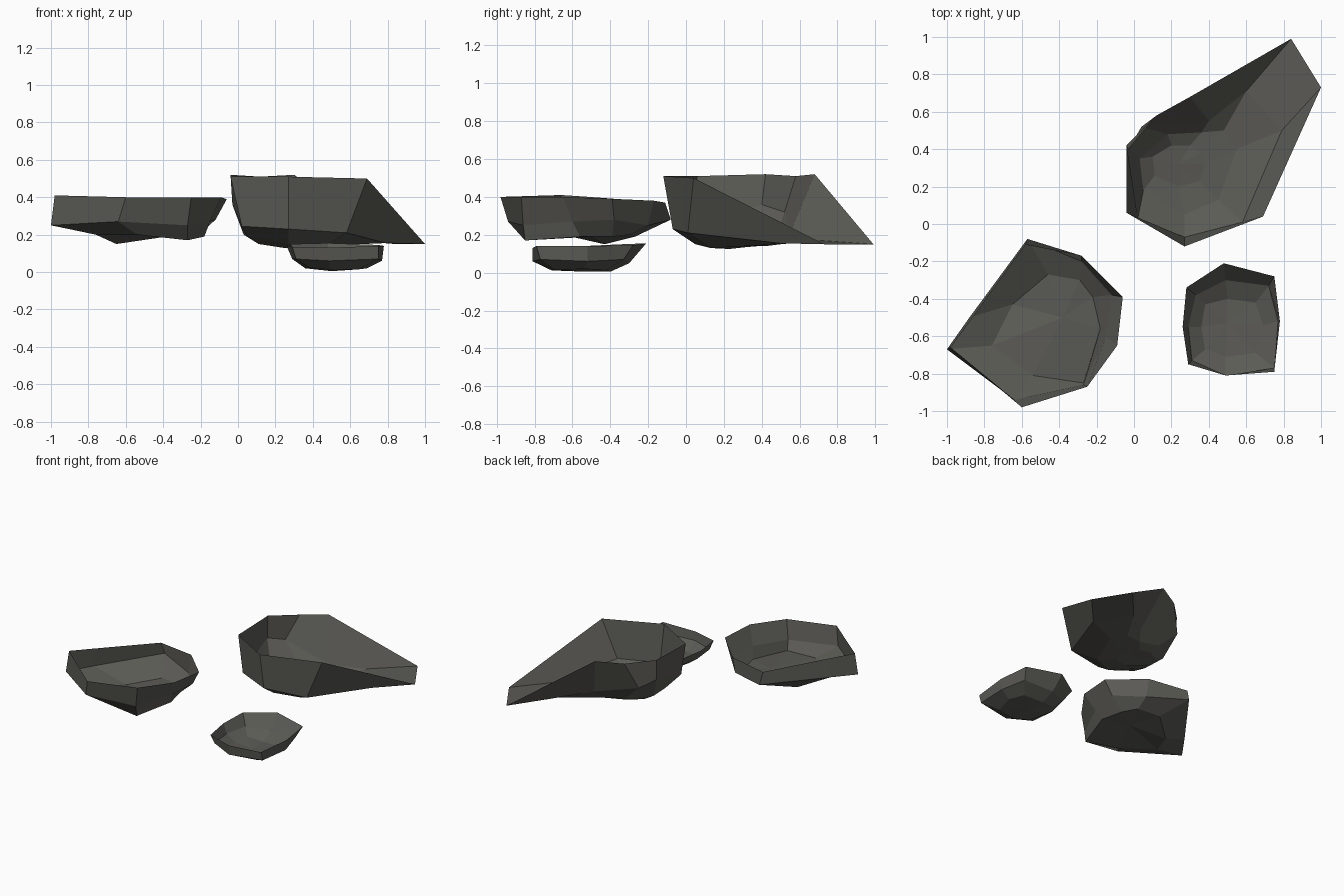
import bpy
import bmesh

stone = bpy.data.materials.new("dark_grey_stone")
stone.diffuse_color = (0.105, 0.104, 0.092, 1)


def basin(name, rings, centre):
    """Open faceted bowl: bridge equal rings from rim to floor, close the floor with a fan."""
    bm = bmesh.new()
    loops = [[bm.verts.new(p) for p in ring] for ring in rings]
    n = len(loops[0])
    for upper, lower in zip(loops, loops[1:]):
        for i in range(n):
            j = (i + 1) % n
            bm.faces.new((upper[i], lower[i], lower[j], upper[j]))
    mid = bm.verts.new(centre)
    for i in range(n):
        bm.faces.new((loops[-1][i], mid, loops[-1][(i + 1) % n]))
    mesh = bpy.data.meshes.new(name)
    bm.to_mesh(mesh)
    bm.free()
    mesh.materials.append(stone)
    obj = bpy.data.objects.new(name, mesh)
    bpy.context.collection.objects.link(obj)


# left basin: rim, shoulder, floor edge
basin("left_basin", [
    [(-.98, -.66, .41), (-.60, -.98, .40), (-.25, -.87, .40), (-.09, -.65, .40),
     (-.06, -.39, .39), (-.28, -.17, .38), (-.58, -.11, .37), (-.87, -.51, .40)],
    [(-1.0, -.67, .25), (-.64, -.94, .27), (-.27, -.86, .25), (-.15, -.60, .27),
     (-.12, -.38, .28), (-.28, -.20, .25), (-.57, -.08, .28), (-.88, -.50, .26)],
    [(-.76, -.65, .20), (-.54, -.81, .20), (-.27, -.85, .17), (-.18, -.56, .19),
     (-.22, -.39, .19), (-.29, -.30, .20), (-.46, -.27, .19), (-.65, -.43, .15)],
], (-.38, -.50, .19))

# back basin with a long pouring lip towards the back right
basin("spouted_basin", [
    [(-.04, .42, .52), (-.04, .06, .51), (.27, -.12, .51), (.69, .04, .50),
     (1.0, .73, .15), (.84, .99, .15), (.30, .68, .52), (.12, .58, .51)],
    [(-.03, .40, .36), (.02, .03, .245), (.27, -.07, .23), (.58, .01, .21),
     (.79, .50, .155), (.60, .71, .17), (.40, .55, .21), (.04, .52, .32)],
    [(.03, .35, .20), (.05, .18, .19), (.27, .05, .15), (.45, .13, .13),
     (.55, .40, .145), (.48, .50, .15), (.36, .49, .15), (.18, .48, .19)],
    [(.10, .36, .16), (.11, .26, .15), (.24, .20, .13), (.35, .23, .125),
     (.38, .32, .135), (.36, .38, .14), (.30, .42, .14), (.20, .42, .15)],
], (.24, .32, .14))

# small low basin at the front
basin("small_basin", [
    [(.28, -.34, .15), (.26, -.55, .14), (.29, -.75, .135), (.49, -.81, .13),
     (.75, -.79, .14), (.78, -.52, .14), (.75, -.28, .145), (.48, -.21, .155)],
    [(.33, -.38, .07), (.29, -.55, .07), (.31, -.73, .07), (.49, -.81, .06),
     (.75, -.77, .07), (.77, -.52, .06), (.72, -.33, .07), (.49, -.30, .05)],
    [(.38, -.43, .025), (.36, -.55, .02), (.38, -.67, .025), (.49, -.71, .012),
     (.65, -.69, .015), (.69, -.54, .02), (.65, -.42, .015), (.50, -.40, .005)],
], (.50, -.53, .005))
